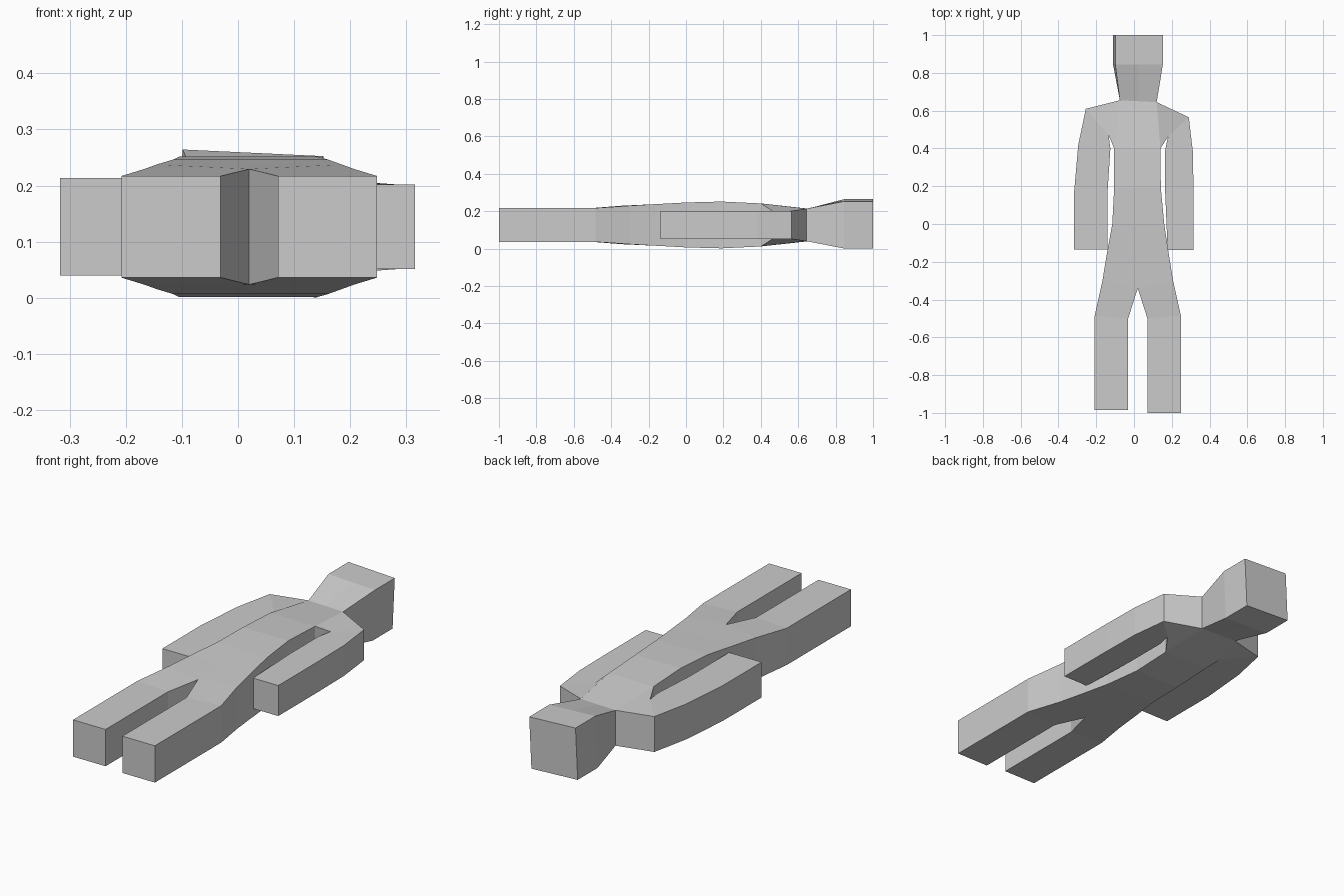
import bpy, bmesh
from mathutils import Matrix, Vector

if "Cube" in bpy.data.objects:
    bpy.data.objects.remove(bpy.data.objects["Cube"])

MID_Z = 0.1265   # half-height plane of the lying figure
MID_X = 0.02     # body axis
bm = bmesh.new()


def strip(*rows):
    """Quads between successive rows of (x, y, half thickness) points."""
    grid = [[bm.verts.new(p) for p in row] for row in rows]
    for a, b in zip(grid, grid[1:]):
        for i in range(len(a) - 1):
            bm.faces.new((a[i], a[i + 1], b[i + 1], b[i]))


def row(xl, yl, xr, yr, h):
    """Full-width row with a centre point."""
    t = (MID_X - xl) / (xr - xl)
    return (xl, yl, h), (MID_X, yl + (yr - yl) * t, h), (xr, yr, h)


# Head, neck and torso
neck = row(-0.075, 0.655, 0.12, 0.645, 0.087)
chest = row(-0.105, 0.40, 0.14, 0.40, 0.115)
strip(row(-0.105, 1.0, 0.147, 1.0, 0.126), row(-0.105, 0.845, 0.147, 0.845, 0.126), neck)
strip(neck, chest,
      row(-0.105, 0.19, 0.142, 0.19, 0.125),
      row(-0.115, 0.0, 0.16, 0.0, 0.12),
      row(-0.145, -0.165, 0.185, -0.165, 0.111))

# Arms
for side, h, outer, inner in (
        (0, 0.087,
         ((-0.255, 0.61), (-0.295, 0.42), (-0.317, 0.17), (-0.317, -0.135)),
         ((-0.135, 0.472), (-0.125, 0.40), (-0.14, 0.17), (-0.14, -0.135))),
        (2, 0.075,
         ((0.29, 0.565), (0.312, 0.38), (0.315, 0.17), (0.315, -0.137)),
         ((0.18, 0.462), (0.165, 0.39), (0.165, 0.17), (0.178, -0.137)))):
    strip((neck[side], chest[side]),
          *[((*o, h), (*i, h)) for o, i in zip(outer, inner)])

# Legs, mirrored about the body axis
for s, foot in ((-1, -0.985), (1, -1.0)):
    def leg(outer, yo, inner, yi, h):
        return (MID_X + s * outer, yo, h), (MID_X + s * inner, yi, h)
    strip(leg(0.165, -0.165, 0, -0.165, 0.111),
          leg(0.187, -0.30, 0, -0.34, 0.103),
          leg(0.228, -0.485, 0.051, -0.50, 0.0905),
          leg(0.228, foot, 0.051, foot, 0.0905))

# Weld the strips, then thicken them into a closed solid
bmesh.ops.remove_doubles(bm, verts=bm.verts[:], dist=0.002)
tops = bm.faces[:]
rim = [e for e in bm.edges if e.is_boundary]
under = {v: bm.verts.new((v.co.x, v.co.y, MID_Z - v.co.z)) for v in bm.verts[:]}
for f in tops:
    bm.faces.new([under[v] for v in reversed(f.verts)])
for e in rim:
    a, b = e.verts
    bm.faces.new((a, b, under[b], under[a]))
for v in under:
    v.co.z += MID_Z

# Tilt the head slightly to one side
bmesh.ops.rotate(bm, cent=Vector((MID_X, 0, MID_Z)), matrix=Matrix.Rotation(0.047, 3, 'Y'),
                 verts=[v for v in bm.verts if v.co.y > 0.8])
for v in bm.verts:
    if v.co.y > 0.8:
        v.co.z += 0.006

bmesh.ops.recalc_face_normals(bm, faces=bm.faces[:])
mesh = bpy.data.meshes.new("figure_body")
bm.to_mesh(mesh)
bm.free()
bpy.context.collection.objects.link(bpy.data.objects.new("figure_body", mesh))
